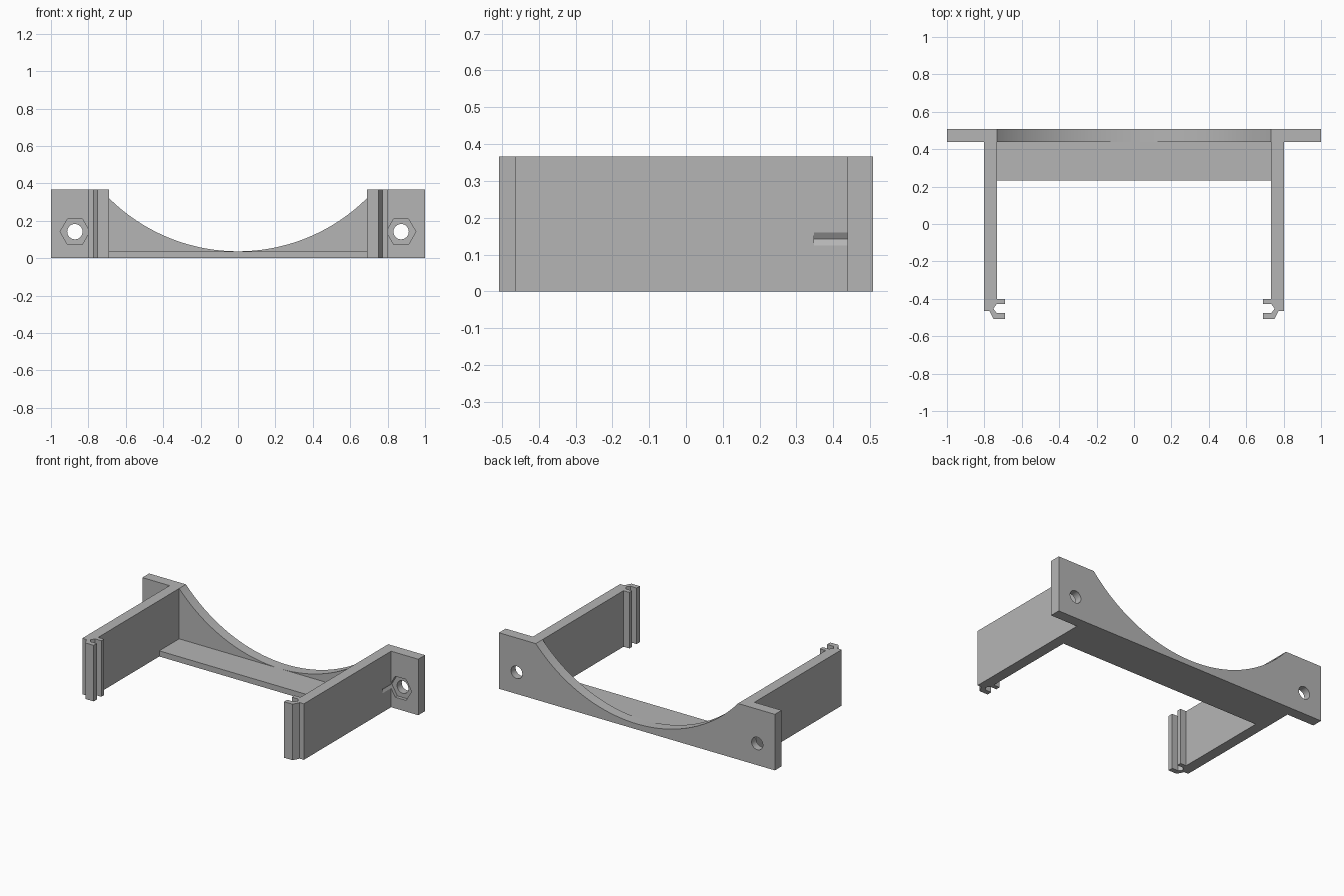
import bpy
import bmesh
import math

cube = bpy.data.objects.get("Cube")
if cube:
    bpy.data.objects.remove(cube, do_unlink=True)

HEIGHT = 0.367
BACK, PLATE_FRONT = 0.508, 0.438
SHELF_TOP = 0.037
ARM_IN, ARM_OUT = 0.733, 0.803
BOLT_X, BOLT_Z = 0.872, 0.142

grey = bpy.data.materials.new("plain grey")
grey.use_nodes = True
colour = (0.46, 0.46, 0.46, 1)
grey.diffuse_color = colour
grey.node_tree.nodes["Principled BSDF"].inputs["Base Color"].default_value = colour


def prism(name, outline, axis, low, high):
    """Extrude a 2D outline along y (outline in x, z) or z (outline in x, y)."""
    bm = bmesh.new()
    place = (lambda a, b: (a, low, b)) if axis == "y" else (lambda a, b: (a, b, low))
    face = bm.faces.new([bm.verts.new(place(a, b)) for a, b in outline])
    new = bmesh.ops.extrude_face_region(bm, geom=[face])["geom"]
    move = (0, high - low, 0) if axis == "y" else (0, 0, high - low)
    bmesh.ops.translate(bm, vec=move, verts=[v for v in new if isinstance(v, bmesh.types.BMVert)])
    bmesh.ops.recalc_face_normals(bm, faces=bm.faces)
    mesh = bpy.data.meshes.new(name)
    bm.to_mesh(mesh)
    bm.free()
    mesh.materials.append(grey)
    obj = bpy.data.objects.new(name, mesh)
    bpy.context.collection.objects.link(obj)
    return obj


def ring(x, z, radius, sides):
    steps = [2 * math.pi * i / sides for i in range(sides)]
    return [(x + radius * math.cos(t), z + radius * math.sin(t)) for t in steps]


def activate(obj):
    bpy.ops.object.select_all(action="DESELECT")
    obj.select_set(True)
    bpy.context.view_layer.objects.active = obj


def cut(obj, cutter):
    mod = obj.modifiers.new("cut", "BOOLEAN")
    mod.operation = "DIFFERENCE"
    mod.solver = "EXACT"
    mod.object = cutter
    activate(obj)
    bpy.ops.object.modifier_apply(modifier=mod.name)


# Back plate with a round cradle cut out of its top edge
rise = HEIGHT - SHELF_TOP
radius = (ARM_IN ** 2 + rise ** 2) / (2 * rise)
sweep = math.asin(ARM_IN / radius)
angles = [sweep * (1 - i / 32) for i in range(65)]
cradle = [(radius * math.sin(t), SHELF_TOP + radius * (1 - math.cos(t))) for t in angles]
outline = [(-1, 0), (1, 0), (1, HEIGHT)] + cradle + [(-1, HEIGHT)]
plate = prism("back_plate", outline, "y", PLATE_FRONT, BACK)

# Shelf between the arms
shelf = prism("shelf", [(-ARM_IN, 0), (ARM_IN, 0), (ARM_IN, SHELF_TOP), (-ARM_IN, SHELF_TOP)],
              "y", 0.232, PLATE_FRONT)

# Arm plan, ending in a two-pronged clip
arm_plan = [
    (ARM_IN, PLATE_FRONT), (ARM_OUT, PLATE_FRONT), (ARM_OUT, -0.465),
    (0.773, -0.465), (0.751, -0.508), (0.69, -0.508), (0.69, -0.475),
    (0.735, -0.475), (0.752, -0.452), (0.735, -0.429), (0.69, -0.429),
    (0.69, -0.4), (ARM_IN, -0.4),
]
cutters = []
for side, sign in (("left", 1), ("right", -1)):
    arm = prism(side + "_arm", [(sign * x, y) for x, y in arm_plan], "z", 0, HEIGHT)
    # Hexagonal nut pocket, which also notches the arm, and a bolt hole
    pocket = prism("nut_cutter", ring(sign * BOLT_X, BOLT_Z, 0.079, 6), "y", 0.347, 0.46)
    hole = prism("bolt_cutter", ring(sign * BOLT_X, BOLT_Z, 0.041, 32), "y", 0.4, 0.6)
    cut(arm, pocket)
    cut(plate, pocket)
    cut(plate, hole)
    cutters += [pocket, hole]

for cutter in cutters:
    bpy.data.objects.remove(cutter, do_unlink=True)

# Smooth the cradle and bolt holes, keeping the corners sharp
activate(plate)
bpy.ops.object.shade_smooth_by_angle(angle=math.radians(30))
